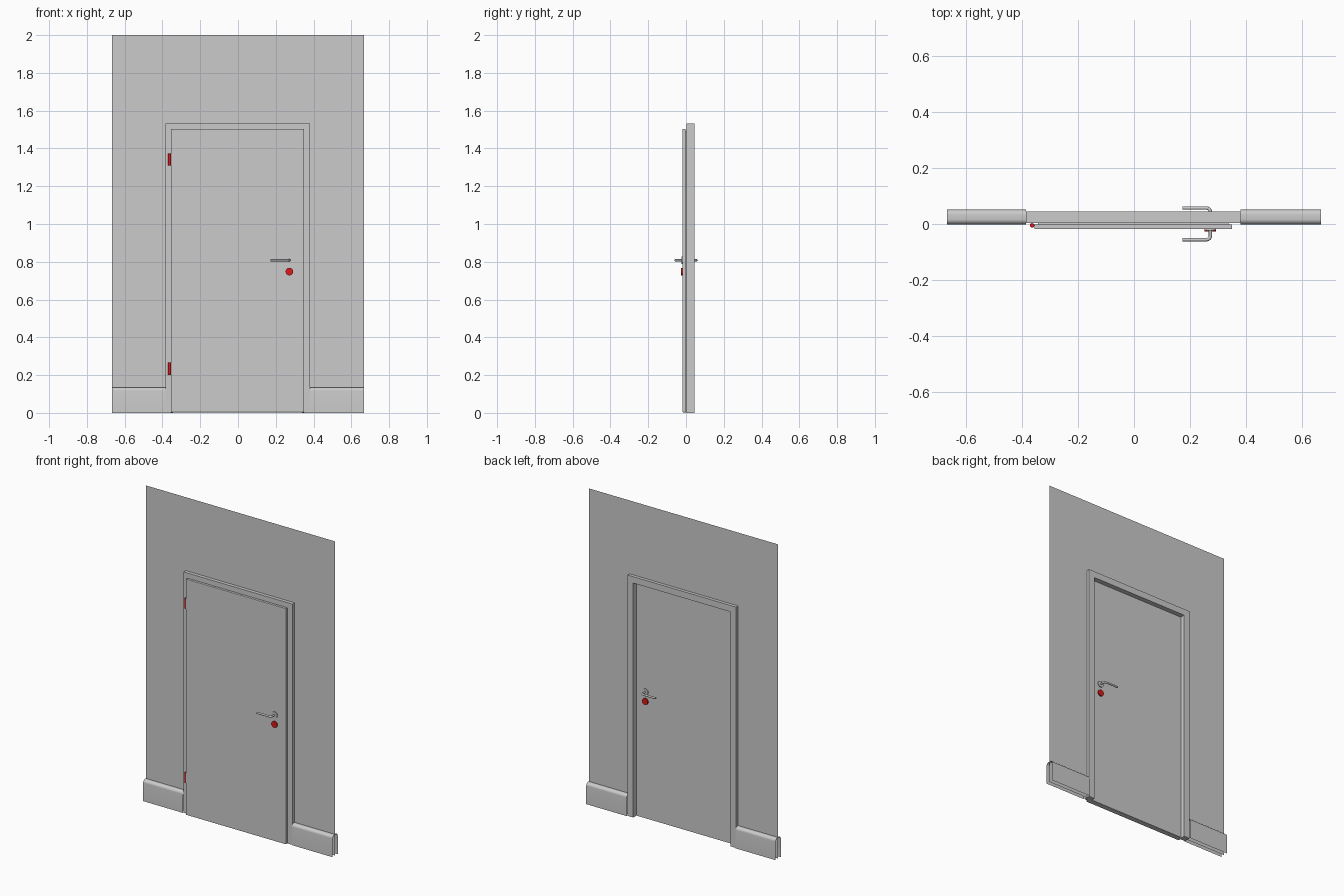
import bpy, bmesh, math
from mathutils import Vector, Matrix

if "Cube" in bpy.data.objects:
    bpy.data.objects.remove(bpy.data.objects["Cube"])

red = bpy.data.materials.new("red")
red.diffuse_color = (0.7, 0.01, 0.01, 1)
red.use_nodes = True
red.node_tree.nodes["Principled BSDF"].inputs["Base Color"].default_value = red.diffuse_color


def finish(name, bm, mat=None, smooth=False):
    me = bpy.data.meshes.new(name)
    bm.to_mesh(me)
    bm.free()
    ob = bpy.data.objects.new(name, me)
    bpy.context.collection.objects.link(ob)
    if mat:
        me.materials.append(mat)
    if smooth:
        bpy.context.view_layer.objects.active = ob
        ob.select_set(True)
        bpy.ops.object.shade_smooth_by_angle(angle=math.radians(35))
        ob.select_set(False)
    return ob


def prism(name, pts, y0, y1=None, bevel=0):
    """x-z outline, extruded along y when y1 is given"""
    bm = bmesh.new()
    f = bm.faces.new([bm.verts.new((x, y0, z)) for x, z in pts])
    if y1 is not None:
        r = bmesh.ops.extrude_face_region(bm, geom=[f])
        vs = [v for v in r["geom"] if isinstance(v, bmesh.types.BMVert)]
        bmesh.ops.translate(bm, verts=vs, vec=(0, y1 - y0, 0))
        bmesh.ops.recalc_face_normals(bm, faces=bm.faces)
    ob = finish(name, bm)
    if bevel:
        m = ob.modifiers.new("bevel", "BEVEL")
        m.width, m.segments = bevel, 2
    return ob


def cylinder(name, c, r, depth, axis="Z", mat=None):
    bm = bmesh.new()
    rot = Matrix.Rotation(math.pi / 2, 4, "X") if axis == "Y" else Matrix()
    bmesh.ops.create_cone(bm, cap_ends=True, segments=28, radius1=r, radius2=r,
                          depth=depth, matrix=Matrix.Translation(c) @ rot)
    return finish(name, bm, mat, True)


def arch(x0, x1, z, X0, X1, Z):
    return [(X0, 0), (x0, 0), (x0, z), (x1, z), (x1, 0), (X1, 0), (X1, Z), (X0, Z)]


def rect(x0, x1, z0, z1):
    return [(x0, z0), (x1, z0), (x1, z1), (x0, z1)]


# wall sheet with doorway
prism("wall", arch(-0.385, 0.38, 1.533, -0.667, 0.667, 2), 0.025)

# door frame
prism("door_frame", arch(-0.345, 0.34, 1.492, -0.385, 0.38, 1.533), 0.003, 0.045)

# rebated door leaf: overlapping front panel and inner body
prism("door_front_panel", rect(-0.355, 0.35, 0.003, 1.504), -0.018, -0.002, 0.002)
prism("door_body", rect(-0.342, 0.337, 0.003, 1.489), -0.002, 0.018)

# skirting boards: open shells folded over the wall
y0, y1, r, top = -0.001, 0.051, 0.018, 0.135
prof = [(y0, 0)]
for cy, a0 in ((y0 + r, 180), (y1 - r, 90)):
    for i in range(7):
        a = math.radians(a0 - i * 15)
        prof.append((cy + r * math.cos(a), top - r + r * math.sin(a)))
prof.append((y1, 0))
for side, xa, xb in (("left", -0.667, -0.385), ("right", 0.38, 0.667)):
    bm = bmesh.new()
    rows = [[bm.verts.new((x, y, z)) for y, z in prof] for x in (xa, xb)]
    for i in range(len(prof) - 1):
        bm.faces.new((rows[0][i], rows[1][i], rows[1][i + 1], rows[0][i + 1]))
    finish("skirting_" + side, bm, None, True)

# hinges
for pos, z in (("lower", 0.233), ("upper", 1.342)):
    cylinder("hinge_" + pos, (-0.363, -0.005, z), 0.008, 0.065, "Z", red)

# levers, rosettes and locks on both faces
hx, hz, bend = 0.272, 0.808, 0.014
for side, s, face, out in (("front", -1, -0.018, -0.056), ("back", 1, 0.018, 0.057)):
    cylinder("rosette_" + side, (hx, face + s * 0.003, hz), 0.02, 0.006, "Y")
    cylinder("lock_" + side, (hx, face + s * 0.004, 0.748), 0.02, 0.008, "Y", red)
    pts = [(hx, face, hz)]
    for i in range(7):
        a = math.radians(i * 15)
        pts.append((hx - bend + bend * math.cos(a),
                    out - s * bend + s * bend * math.sin(a), hz))
    pts.append((0.173, out, hz))
    cu = bpy.data.curves.new("lever_" + side, "CURVE")
    cu.dimensions = "3D"
    cu.bevel_depth, cu.bevel_resolution, cu.use_fill_caps = 0.006, 3, True
    sp = cu.splines.new("POLY")
    sp.points.add(len(pts) - 1)
    for p, co in zip(sp.points, pts):
        p.co = (*co, 1)
    bpy.context.collection.objects.link(bpy.data.objects.new("lever_" + side, cu))
